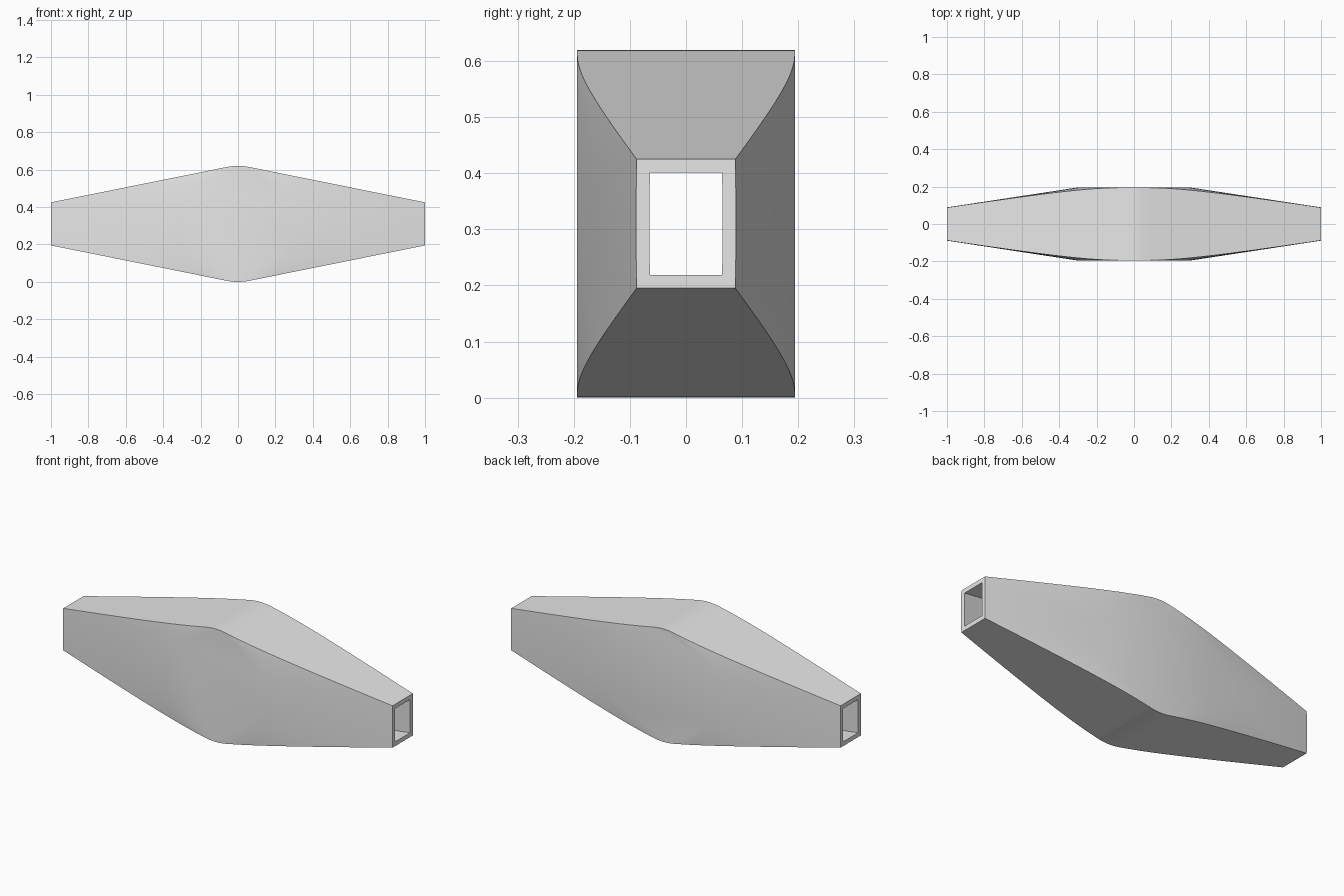
import bpy
import bmesh
from math import sin, cos, acos, atan2, hypot

cube = bpy.data.objects.get("Cube")
if cube:
    bpy.data.objects.remove(cube, do_unlink=True)

MID_Z = 0.31
WALL = 0.024
LINE, ARC, END = 32, 8, 6   # segments per taper, rounded crown and end edge


def outline(radius, end_half):
    """Side outline: a circle joined by tangent lines to both end edges."""
    tangent = atan2(end_half, 1) + acos(radius / hypot(1, end_half))
    tx, tz = radius * cos(tangent), radius * sin(tangent)
    half = [(1, end_half * (2 * i / END - 1)) for i in range(END)]
    half += [(1 + (tx - 1) * i / LINE, end_half + (tz - end_half) * i / LINE)
             for i in range(LINE)]
    arc = [tangent + (acos(-1) - 2 * tangent) * i / ARC for i in range(ARC)]
    half += [(radius * cos(a), radius * sin(a)) for a in arc]
    # the lower taper of this half is the rotated upper taper of the other
    upper_left = [(-x, z) for x, z in reversed(half[END:END + LINE + 1])]
    half += upper_left[:-1]
    return half + [(-x, -z) for x, z in half]


def add_skin(bm, radius, half_width, end_half, end_width):
    """Conical sides falling away from a flat disc, closed by the outline rim."""
    pts = outline(radius, end_half)
    n = len(pts)
    rims = []
    for side in (-1, 1):
        rim, disc = [], []
        for x, z in pts:
            r = hypot(x, z)
            y = half_width + (end_width - half_width) * (r - radius) / (1 - radius)
            rim.append(bm.verts.new((x, side * y, MID_Z + z)))
            disc.append(bm.verts.new((x * radius / r, side * half_width,
                                      MID_Z + z * radius / r)))
        for i in range(n):
            j = (i + 1) % n
            bm.faces.new((rim[i], rim[j], disc[j], disc[i]))
        bm.faces.new(disc)
        rims.append(rim)
    for i in range(n):
        if i % (n // 2) >= END:          # leave both ends open
            j = (i + 1) % n
            bm.faces.new((rims[0][i], rims[0][j], rims[1][j], rims[1][i]))
    return rims


bm = bmesh.new()
outer = add_skin(bm, 0.31, 0.194, 0.115, 0.089)
inner = add_skin(bm, 0.31 - WALL, 0.194 - WALL, 0.115 - WALL, 0.089 - WALL)

# Flat frames joining the outer and inner skins at each end
half_count = len(outer[0]) // 2
for start in (0, half_count):
    for out, inn in zip(outer, inner):
        for i in range(start, start + END):
            bm.faces.new((out[i], out[i + 1], inn[i + 1], inn[i]))
    for i in (start, start + END):
        bm.faces.new((outer[0][i], inner[0][i], inner[1][i], outer[1][i]))

bmesh.ops.remove_doubles(bm, verts=bm.verts, dist=0.00001)
bmesh.ops.recalc_face_normals(bm, faces=bm.faces)
mesh = bpy.data.meshes.new("tapered_tube")
bm.to_mesh(mesh)
bm.free()

# Plain grey body
grey = bpy.data.materials.new("light_grey")
grey.use_nodes = True
grey.diffuse_color = (0.8, 0.8, 0.8, 1)
grey.node_tree.nodes["Principled BSDF"].inputs["Base Color"].default_value = (0.8, 0.8, 0.8, 1)
mesh.materials.append(grey)

body = bpy.data.objects.new("tapered_tube", mesh)
bpy.context.collection.objects.link(body)
bpy.context.view_layer.objects.active = body
body.select_set(True)
bpy.ops.object.shade_smooth_by_angle(angle=0.5)
